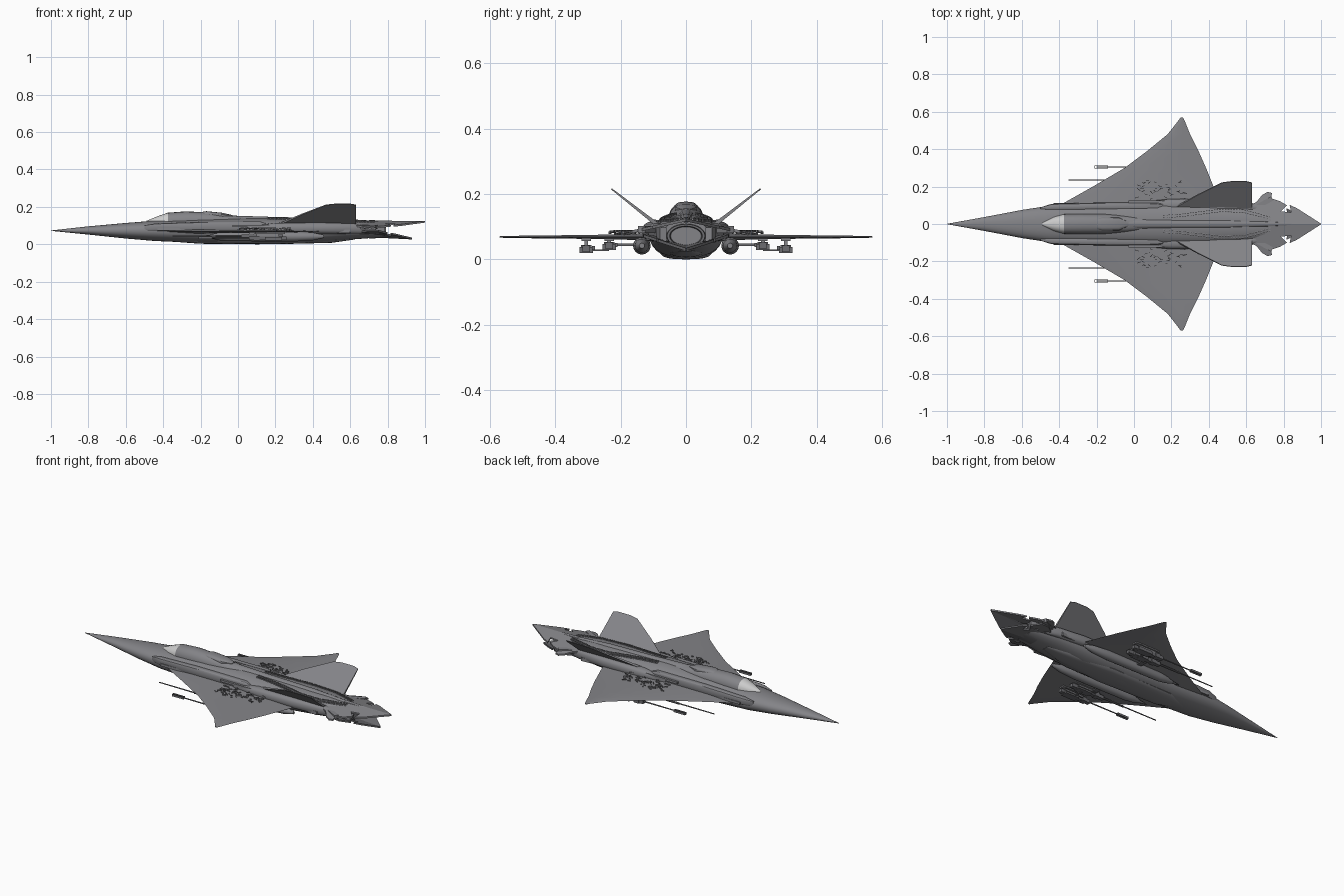
import bpy, bmesh, math, random
from mathutils import Vector, Matrix

if "Cube" in bpy.data.objects:
    bpy.data.objects.remove(bpy.data.objects["Cube"])
random.seed(4)

def material(name, r, g, b):
    m = bpy.data.materials.new(name)
    m.diffuse_color = (r, g, b, 1)
    m.use_nodes = True
    m.node_tree.nodes["Principled BSDF"].inputs["Base Color"].default_value = m.diffuse_color
    return m

GREY = material("hull grey", .23, .23, .245)
DARK = material("dark grey", .15, .15, .16)
GLASS = material("pale glass", .60, .60, .60)

def finish(name, bm, mats, mirror=False, angle=30):
    bmesh.ops.recalc_face_normals(bm, faces=bm.faces)
    me = bpy.data.meshes.new(name)
    bm.to_mesh(me)
    bm.free()
    ob = bpy.data.objects.new(name, me)
    bpy.context.collection.objects.link(ob)
    for m in mats:
        me.materials.append(m)
    bpy.ops.object.select_all(action='DESELECT')
    ob.select_set(True)
    bpy.context.view_layer.objects.active = ob
    bpy.ops.object.shade_smooth_by_angle(angle=math.radians(angle))
    if mirror:
        md = ob.modifiers.new("mirror", 'MIRROR')
        md.use_axis = (False, True, False)
    return ob

def loft(name, rings, mats=(GREY,), mirror=False, angle=30, rule=None):
    bm = bmesh.new()
    vs = [[bm.verts.new(p) for p in r] for r in rings]
    n = len(rings[0])
    for a, b in zip(vs, vs[1:]):
        for i in range(n):
            bm.faces.new((a[i], a[(i + 1) % n], b[(i + 1) % n], b[i]))
    bm.faces.new(vs[0])
    bm.faces.new(vs[-1])
    if rule:
        bm.normal_update()
        for f in bm.faces:
            f.material_index = rule(f.calc_center_median())
    return finish(name, bm, mats, mirror, angle)

def oval(x, w, zb, zc, zt, y0=0, p=2.2, n=28):
    """Super-ellipse cross-section across x with separate upper and lower heights."""
    pts = []
    for i in range(n):
        a = 2 * math.pi * i / n
        c, s = math.cos(a), math.sin(a)
        h = zt - zc if s > 0 else zc - zb
        pts.append((x, y0 + w * math.copysign(abs(c) ** (2 / p), c),
                    zc + h * math.copysign(abs(s) ** (2 / p), s)))
    return pts

def boxes(name, items, mat=GREY, mirror=True):
    """One mesh of boxes: centre, size, turn about z."""
    bm = bmesh.new()
    for c, s, r in items:
        m = Matrix.Translation(c) @ Matrix.Rotation(r, 4, 'Z') @ Matrix.Diagonal((*s, 1))
        bmesh.ops.create_cube(bm, size=1, matrix=m)
    return finish(name, bm, [mat], mirror)

def plate(name, outline, z, t, mirror=True, mat=GREY):
    return loft(name, [[(x, y, z(x, y) + d) for x, y in outline] for d in (-t / 2, t / 2)],
                [mat], mirror)

def tube(name, y, z, prof, mirror=True, mat=GREY, n=16):
    return loft(name, [oval(x, r, z - r, z, z + r, y, 2, n) for x, r in prof], [mat], mirror)

# Fuselage: x, half width, bottom, middle, top
BODY = [(-1, .001, .072, .073, .074), (-.8, .037, .052, .073, .096), (-.6, .075, .031, .074, .114),
        (-.45, .098, .018, .075, .126), (-.2, .106, .007, .075, .136), (.1, .112, 0, .075, .140),
        (.4, .112, .005, .075, .135), (.6, .100, .025, .078, .130), (.77, .072, .038, .074, .118)]

def body_at(x):
    for a, b in zip(BODY, BODY[1:]):
        if x <= b[0]:
            k = (x - a[0]) / (b[0] - a[0])
            return [p + (q - p) * k for p, q in zip(a, b)]
    return BODY[-1]

def skin(x, y):
    _, w, _, zc, zt = body_at(x)
    return zc + (zt - zc) * max(0, 1 - (abs(y) / w) ** 2.2) ** (1 / 2.2)

loft("fuselage", [oval(*s) for s in BODY])

# Canopy with pale windscreen
CAN = [(-.49, .008, .125), (-.43, .038, .150), (-.375, .053, .169), (-.28, .055, .176),
       (-.15, .054, .170), (-.04, .045, .154), (.10, .03, .138)]
loft("canopy", [oval(x, w, .09, .115, z, 0, 2.3, 20) for x, w, z in CAN], [GREY, GLASS],
     rule=lambda c: int(-.485 < c.x < -.375 and c.z > .118))
loft("dorsal_hatch", [oval(x, w, .13, .15, z, 0, 3, 16) for x, w, z in
                      [(-.20, .030, .172), (-.17, .036, .177), (-.08, .034, .168), (-.03, .012, .156)]])
loft("spine", [oval(x, w, .10, .12, z, 0, 2.2, 16) for x, w, z in
               [(-.05, .03, .154), (.2, .026, .146), (.5, .022, .140), (.76, .01, .124)]])

# Wings: span position, leading edge, trailing edge, thickness
WING = [(0, -.50, .47, .03), (.11, -.38, .46, .022), (.20, -.22, .425, .016), (.30, -.05, .385, .012),
        (.39, .07, .345, .010), (.48, .18, .30, .008), (.55, .235, .272, .006), (.57, .25, .262, .004)]
rings = []
for y, a, b, t in WING:
    c = b - a
    rings.append([(a, y, .069), (a + .2 * c, y, .069 + t / 2), (a + .65 * c, y, .069 + t / 2),
                  (b, y, .069), (a + .65 * c, y, .069 - t / 2), (a + .2 * c, y, .069 - t / 2)])
loft("wing", rings, mirror=True)

# Canted tail fins
FIN = [(.22, 0), (.34, .48), (.47, .95), (.52, 1), (.60, 1), (.63, .95), (.63, -.05)]
loft("tail_fin", [[Vector((x, .09 + .138 * v, .108 + .108 * v)) +
                   Vector((0, -.61, .79)) * s * (.006 - .004 * v) for x, v in FIN] for s in (-1, 1)],
     mirror=True)

# Shoulder ducts, intake cheeks and belly nacelles
loft("shoulder_duct", [oval(x, w, .07, .095, z, y, 3.5, 16) for x, w, z, y in
                       [(-.50, .004, .102, .085), (-.44, .018, .112, .090), (-.2, .020, .121, .094),
                        (.12, .018, .122, .096), (.17, .008, .105, .096)]], mirror=True)
loft("rear_shoulder", [oval(x, w, .055, .085, z, y, 2.5, 16) for x, w, z, y in
                       [(.05, .01, .095, .11), (.2, .035, .115, .10), (.45, .035, .117, .098),
                        (.62, .025, .112, .09), (.70, .01, .10, .08)]], mirror=True)
tube("belly_nacelle", .135, .042, [(-.16, .006), (-.11, .019), (-.06, .025), (.3, .027),
                                   (.40, .021), (.46, .008)])
tube("nacelle_nose", .135, .042, [(-.20, .002), (-.155, .008)], mat=DARK)
loft("belly_keel", [oval(x, w, z, .03, .05, 0, 3, 20) for x, w, z in
                    [(-.35, .02, .014), (-.2, .07, .003), (.2, .08, .0005), (.5, .05, .008), (.62, .02, .025)]])
boxes("side_panel", [((-.28, .104, .08), (.30, .012, .014), -.02), ((.12, .116, .098), (.3, .02, .012), 0),
                     ((.5, .108, .07), (.2, .012, .02), .08)])

# Engine nozzle
loft("nozzle", [oval(x, w, .072 - h, .072, .072 + h, 0, 2, 28) for x, w, h in
                [(.70, .066, .042), (.79, .058, .036), (.79, .050, .030), (.765, .046, .027)]], [DARK])
loft("nozzle_glow", [oval(x, .047, .044, .072, .100, 0, 2, 28) for x in (.765, .772)])

# Split tail petals above and below the nozzle
PETAL = [(.60, 0), (.60, .09), (.655, .118), (.685, .155), (.715, .172), (.738, .165), (.732, .138),
         (.78, .122), (.818, .10), (.785, .068), (.84, .062), (.832, .102), (.87, .085), (1, .002), (1, 0)]
plate("upper_tail", PETAL, lambda x, y: .121 - .22 * y, .009)
LOWER = [(.62, 0), (.62, .07), (.70, .125), (.75, .13), (.80, .09), (.78, .06), (.82, .05),
         (.815, .085), (.85, .065), (.93, .002), (.93, 0)]
plate("lower_tail", LOWER, lambda x, y: .046 - .05 * max(0, x - .62) + .25 * y, .009, mat=DARK)
loft("tail_sting", [oval(x, w, .12 - h, .12, .12 + h, 0, 2, 10) for x, w, h in
                    [(.70, .014, .010), (.86, .007, .005), (.985, .002, .002)]])
boxes("tail_hinge", [((.70, .115, .092), (.09, .025, .022), .5), ((.76, .075, .075), (.05, .02, .045), -.2)])

# Link chains along the back
PATH = [(.16, .045), (.26, .052), (.46, .078), (.58, .075), (.68, .05), (.74, .03)]
chain = []
for k, off in enumerate((0, -.014)):
    for (x0, y0), (x1, y1) in zip(PATH, PATH[1:]):
        n = max(2, int((x1 - x0) / .014))
        for i in range(n):
            x, y = x0 + (x1 - x0) * i / n, y0 + (y1 - y0) * i / n + off
            chain.append(((x, y, skin(x, y) + .003), (.009, .006, .008), math.atan2(y1 - y0, x1 - x0)))
boxes("back_chain", chain)

# Fine machinery on top of the wing
bits = []
for i in range(70):
    x = random.uniform(0, .28)
    y = min(.24, max(.135, random.gauss(.185, .03)))
    bits.append(((x, y, random.uniform(.077, .088)),
                 (random.uniform(.008, .024), .003, random.uniform(.003, .008)), random.uniform(-.9, .9)))
boxes("wing_machinery", bits)

# Underwing guns: pylons, bodies and barrels
for label, y, z, x0, x1 in (("inner", .235, .042, .02, .24), ("outer", .305, .033, .06, .26)):
    m = (x0 + x1) / 2
    boxes(label + "_pylon", [((m, y, .056), (.12, .012, .03), 0), ((m + .01, y, .060), (.16, .03, .008), 0)])
    boxes(label + "_gun_body", [((m, y, z), (x1 - x0, .022, .020), 0),
                                ((m + .03, y, z - .004), (.09, .042, .018), 0),
                                ((m - .06, y, z), (.03, .032, .024), 0),
                                ((m + .02, y - .022, z + .002), (.12, .008, .012), 0)], DARK)
tube("inner_barrel", .235, .044, [(-.35, .003), (-.12, .0035), (-.12, .006), (.05, .006)], mat=DARK, n=10)
tube("outer_barrel", .305, .035, [(-.20, .003), (.08, .004)], mat=DARK, n=10)
boxes("outer_muzzle", [((-.175, .305 + s * .007, .035), (.07, .003, .012), 0) for s in (-1, 1)] +
      [((x, .305, .035), (.004, .016, .013), 0) for x in (-.21, -.14)], DARK)
boxes("gun_brace", [((.17, .27, .028), (.012, .07, .005), 0), ((.10, .19, .045), (.03, .09, .008), 0)], DARK)
